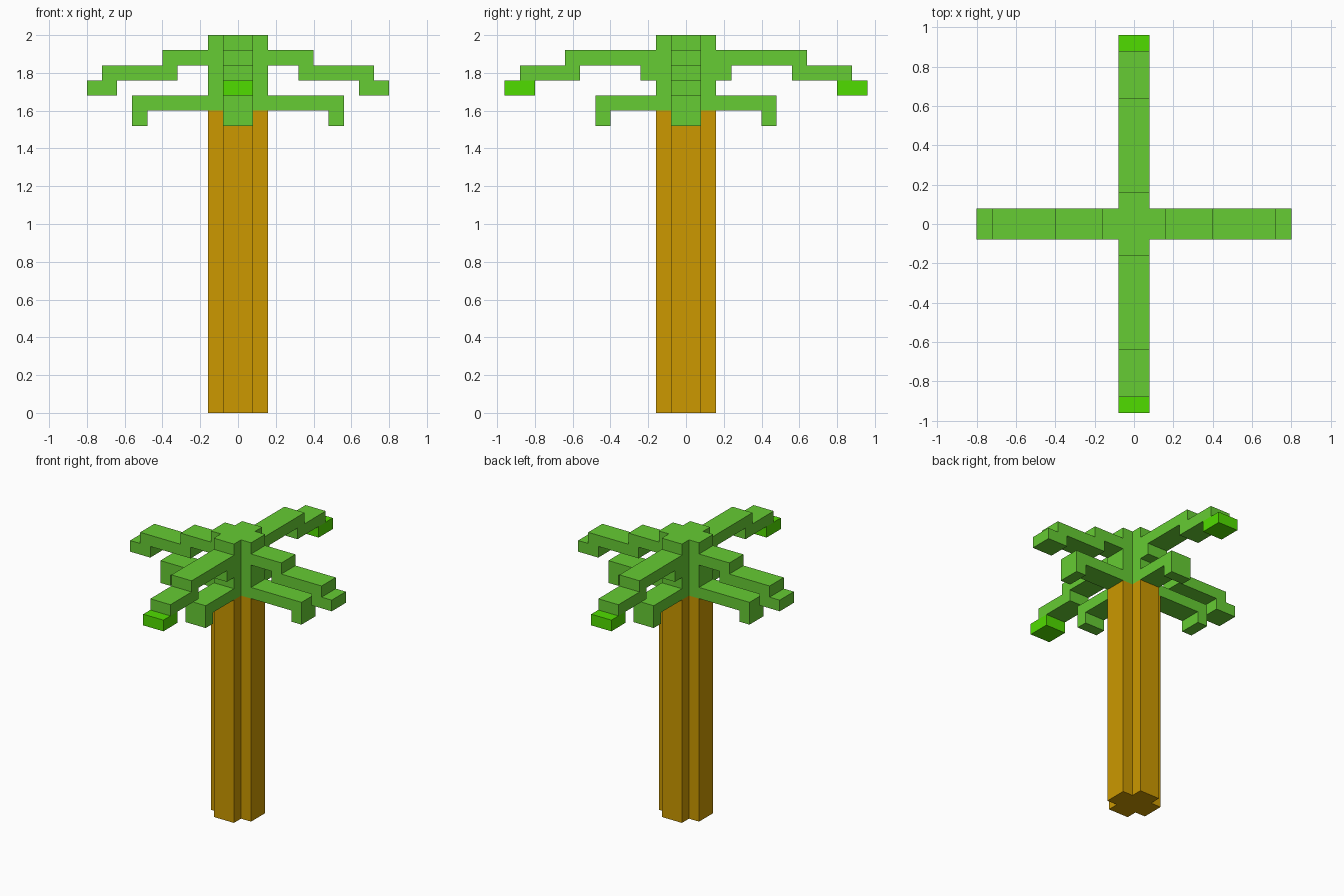
import bpy, bmesh, math
from mathutils import Matrix, Vector

cube = bpy.data.objects.get("Cube")
if cube:
    bpy.data.objects.remove(cube, do_unlink=True)

U = 0.08  # grid unit: every part is a whole number of these


def material(name, srgb):
    lin = [((c / 255 + 0.055) / 1.055) ** 2.4 if c > 10 else c / 255 / 12.92 for c in srgb] + [1.0]
    mat = bpy.data.materials.new(name)
    mat.use_nodes = True
    mat.diffuse_color = lin
    bsdf = next(n for n in mat.node_tree.nodes if n.type == 'BSDF_PRINCIPLED')
    bsdf.inputs["Base Color"].default_value = lin
    bsdf.inputs["Roughness"].default_value = 0.9
    return mat


BARK = material("bark_brown", (204, 153, 0))
LEAF = material("leaf_green", (102, 204, 51))
TIP = material("bright_leaf_green", (80, 220, 0))


def extrude(name, points, direction, mat, matrix=Matrix()):
    """Solid prism from a closed outline swept along a direction."""
    bm = bmesh.new()
    face = bm.faces.new([bm.verts.new(Vector(p) * U) for p in points])
    res = bmesh.ops.extrude_face_region(bm, geom=[face], use_keep_orig=True)
    verts = [g for g in res["geom"] if isinstance(g, bmesh.types.BMVert)]
    bmesh.ops.translate(bm, verts=verts, vec=Vector(direction) * U)
    bmesh.ops.transform(bm, matrix=matrix, verts=bm.verts)
    bmesh.ops.recalc_face_normals(bm, faces=bm.faces)
    me = bpy.data.meshes.new(name)
    bm.to_mesh(me)
    bm.free()
    me.materials.append(mat)
    ob = bpy.data.objects.new(name, me)
    bpy.context.collection.objects.link(ob)


def column(name, z0, z1, mat):
    """Upright column with a plus-shaped section."""
    plus = [(2, -1), (2, 1), (1, 1), (1, 2), (-1, 2), (-1, 1),
            (-2, 1), (-2, -1), (-1, -1), (-1, -2), (1, -2), (1, -1)]
    extrude(name, [(x, y, z0) for x, y in plus], (0, 0, z1 - z0), mat)


def blade(name, profile, side, mat):
    """Two-unit-wide blade from a side profile (distance out, height)."""
    extrude(name, [(r, -1, z) for r, z in profile], (0, 2, 0), mat,
            Matrix.Rotation(math.radians(ANGLES[side]), 4, 'Z'))


def box(r0, r1, z0, z1):
    return [(r0, z0), (r1, z0), (r1, z1), (r0, z1)]


def hook(reach):
    """Lower frond: straight out, with a short drop at the end."""
    return [(2, 21), (reach, 21), (reach, 19), (reach - 1, 19), (reach - 1, 20), (2, 20)]


ANGLES = {"left": 0, "back": 90, "right": 180, "front": 270}

# Trunk and the leafy crown on top of it
column("trunk", 0, 20, BARK)
column("crown", 20, 25, LEAF)

# Side fronds step down three times
stepped_side = [(2, 24), (5, 24), (5, 23), (9, 23), (9, 22), (10, 22),
                (10, 21), (8, 21), (8, 22), (4, 22), (4, 23), (2, 23)]
for side in ("left", "right"):
    blade("upper_frond_" + side, stepped_side, side, LEAF)
    blade("lower_frond_" + side, hook(7), side, LEAF)

# Front and back fronds are longer, with bright tips and a stub beneath
stepped_long = [(2, 24), (8, 24), (8, 23), (11, 23), (11, 22),
                (7, 22), (7, 23), (2, 23)]
for side in ("front", "back"):
    blade("upper_frond_" + side, stepped_long, side, LEAF)
    blade("frond_tip_" + side, box(10, 12, 21, 22), side, TIP)
    blade("frond_stub_" + side, box(2, 3, 22, 23), side, LEAF)
    blade("lower_frond_" + side, hook(6), side, LEAF)
